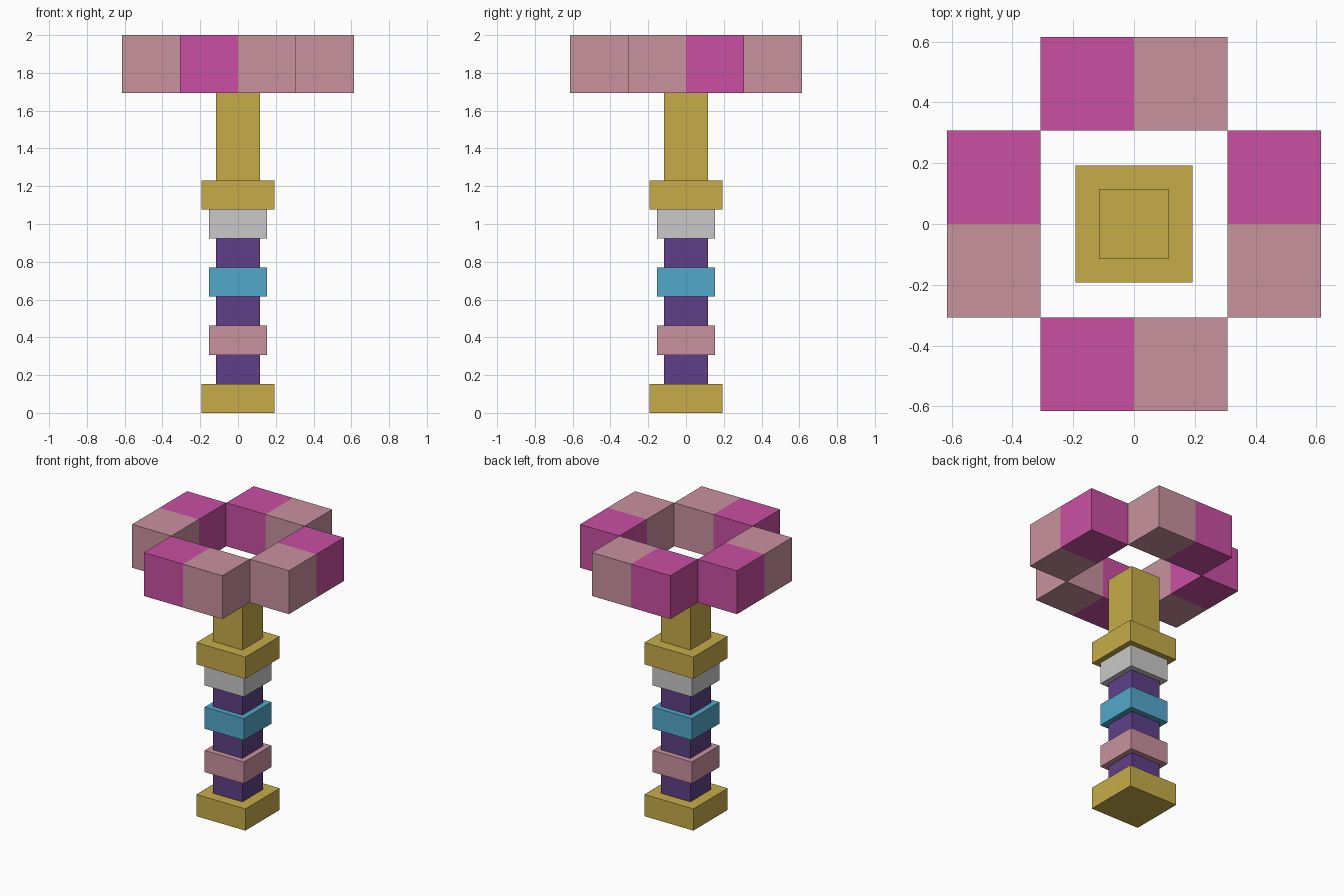
import bpy, bmesh
from mathutils import Matrix, Vector

if "Cube" in bpy.data.objects:
    bpy.data.objects.remove(bpy.data.objects["Cube"])

U = 2 / 13          # grid unit: the model is 13 units tall


def linear(c):
    c /= 255
    return c / 12.92 if c <= 0.04045 else ((c + 0.055) / 1.055) ** 2.4


def material(name, rgb):
    col = [linear(c) for c in rgb] + [1]
    m = bpy.data.materials.new(name)
    m.use_nodes = True
    m.diffuse_color = col
    m.node_tree.nodes["Principled BSDF"].inputs["Base Color"].default_value = col
    return m


gold = material("gold", (199, 172, 73))
purple = material("purple", (94, 64, 136))
pink = material("dusty pink", (201, 146, 158))
magenta = material("magenta", (201, 80, 162))
blue = material("sky blue", (82, 168, 204))
grey = material("light grey", (201, 201, 201))


def box(name, center, size, mats, split_axis=None):
    """Box in grid units; split_axis cuts it at 0, with mats[1] on the positive or negative side."""
    bm = bmesh.new()
    bmesh.ops.create_cube(bm, size=1)
    bmesh.ops.transform(bm, verts=bm.verts, matrix=Matrix.Translation(Vector(center) * U)
                        @ Matrix.Diagonal([s * U for s in size] + [1]))
    if split_axis is not None:
        normal = Vector((0, 0, 0))
        normal[split_axis] = 1
        bmesh.ops.bisect_plane(bm, geom=bm.verts[:] + bm.edges[:] + bm.faces[:],
                               plane_co=(0, 0, 0), plane_no=normal)
        for f in bm.faces:
            f.material_index = int(f.calc_center_median()[split_axis] > 0)
    me = bpy.data.meshes.new(name)
    bm.to_mesh(me)
    bm.free()
    for m in mats:
        me.materials.append(m)
    ob = bpy.data.objects.new(name, me)
    bpy.context.collection.objects.link(ob)
    return ob


# Stacked handle: name, width, height, colour, from the ground up
stack = [
    ("pommel", 2.5, 1, gold),
    ("lower_grip", 1.5, 1, purple),
    ("pink_band", 2, 1, pink),
    ("middle_grip", 1.5, 1, purple),
    ("blue_band", 2, 1, blue),
    ("upper_grip", 1.5, 1, purple),
    ("grey_band", 2, 1, grey),
    ("collar", 2.5, 1, gold),
    ("shaft", 1.5, 3, gold),
]
z = 0
for name, width, height, mat in stack:
    box(name, (0, 0, z + height / 2), (width, width, height), [mat])
    z += height

# Two-tone head: four bars around an open centre
for side, s in (("front", -1), ("back", 1)):
    box(f"head_{side}_bar", (0, 3 * s, z + 1), (4, 2, 2), [magenta, pink], 0)
for side, s in (("right", -1), ("left", 1)):
    box(f"head_{side}_bar", (3 * s, 0, z + 1), (2, 4, 2), [pink, magenta], 1)
